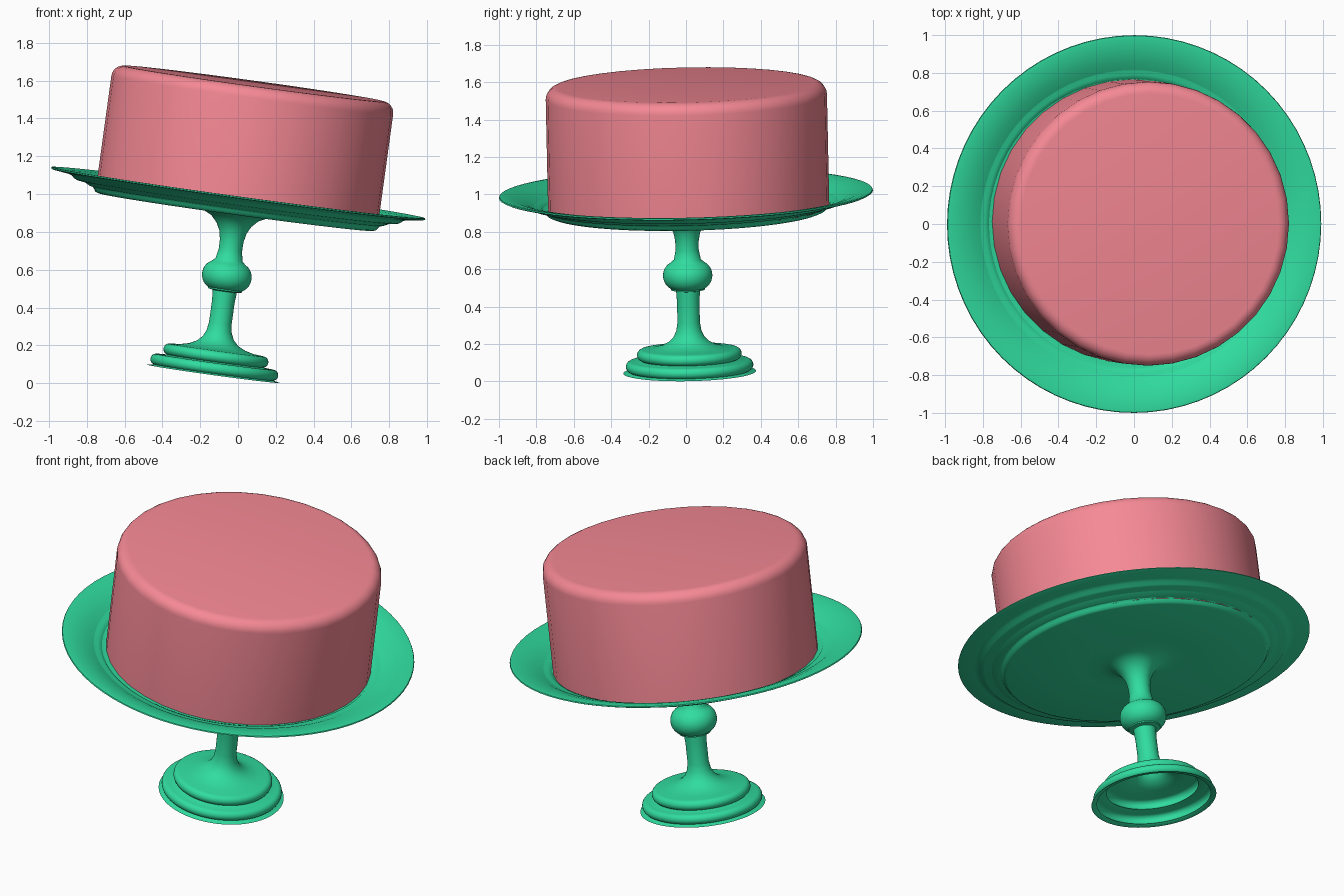
import bpy, bmesh, math
from mathutils import Vector, Matrix

if "Cube" in bpy.data.objects:
    bpy.data.objects.remove(bpy.data.objects["Cube"])

# the whole piece leans along this axis, pivoting at the foot centre
AXIS = Vector((0.136, -0.021, 0.99)).normalized()
LEAN = Vector((0, 0, 1)).rotation_difference(AXIS).to_matrix().to_4x4()
PLACE = Matrix.Translation((-0.13, 0.02, 0.05)) @ LEAN


def arc(cr, cz, rr, rz, a0, a1, n=8):
    """Elliptical arc of (radius, height) points, angles in degrees."""
    angs = [math.radians(a0 + (a1 - a0) * i / n) for i in range(n + 1)]
    return [(cr + rr * math.cos(a), cz + rz * math.sin(a)) for a in angs]


def lathe(name, profile, segs, color, cap_bottom=False, offset=(0, 0, 0), angle=40):
    """Revolve a bottom-to-top profile and close the last ring with a flat cap."""
    bm = bmesh.new()
    rings = []
    for r, z in profile:
        rings.append([bm.verts.new((r * math.cos(math.tau * i / segs),
                                    r * math.sin(math.tau * i / segs), z))
                      for i in range(segs)])
    for a, b in zip(rings, rings[1:]):
        for i in range(segs):
            j = (i + 1) % segs
            bm.faces.new((a[i], a[j], b[j], b[i]))
    bm.faces.new(rings[-1])
    if cap_bottom:
        bm.faces.new(rings[0][::-1])
    me = bpy.data.meshes.new(name)
    bm.to_mesh(me)
    bm.free()
    me.transform(PLACE @ Matrix.Translation(offset))
    ob = bpy.data.objects.new(name, me)
    bpy.context.collection.objects.link(ob)
    mat = bpy.data.materials.new(name + "_colour")
    mat.diffuse_color = color
    mat.use_nodes = True
    mat.node_tree.nodes["Principled BSDF"].inputs["Base Color"].default_value = mat.diffuse_color
    me.materials.append(mat)
    bpy.ops.object.select_all(action='DESELECT')
    ob.select_set(True)
    bpy.context.view_layer.objects.active = ob
    bpy.ops.object.shade_smooth_by_angle(angle=math.radians(angle))
    return ob


# stand: hollow stepped foot, stem with knob, flared neck and stepped plate
foot = [(0.355, 0.0), (0.325, 0.005)]
foot += arc(0.313, 0.035, 0.028, 0.029, -70, 90)
foot += [(0.265, 0.066)]
foot += arc(0.25, 0.097, 0.03, 0.03, -70, 90)
stem = [(0.2, 0.131), (0.15, 0.143), (0.11, 0.163), (0.083, 0.19),
        (0.067, 0.225), (0.06, 0.27), (0.06, 0.38), (0.064, 0.44)]
knob = [(0.09, 0.445)] + arc(0.06, 0.522, 0.072, 0.077, -65, 65, 10) + [(0.072, 0.608)]
neck = [(0.062, 0.66), (0.063, 0.71), (0.072, 0.755), (0.092, 0.795),
        (0.125, 0.83), (0.165, 0.85), (0.215, 0.86)]
plate_under = [(0.3, 0.863), (0.735, 0.864), (0.75, 0.87), (0.758, 0.883),
               (0.772, 0.9), (0.79, 0.908), (0.855, 0.918), (0.87, 0.924),
               (0.885, 0.938), (0.91, 0.946), (0.99, 0.956)]
plate_top = [(1.0, 0.961), (0.997, 0.967), (0.98, 0.968), (0.92, 0.958),
             (0.86, 0.938), (0.82, 0.915), (0.785, 0.897), (0.75, 0.89)]
lathe("cake_stand", foot + stem + knob + neck + plate_under + plate_top,
      72, (0.03, 0.72, 0.35, 1))

# cake: straight-sided cylinder with a rounded top edge
cake = [(0.752, 0.888)] + arc(0.69, 1.488, 0.062, 0.062, 0, 90, 6)
lathe("cake", cake, 36, (0.92, 0.25, 0.3, 1), cap_bottom=True,
      offset=(0.003, 0.013, 0), angle=50)
